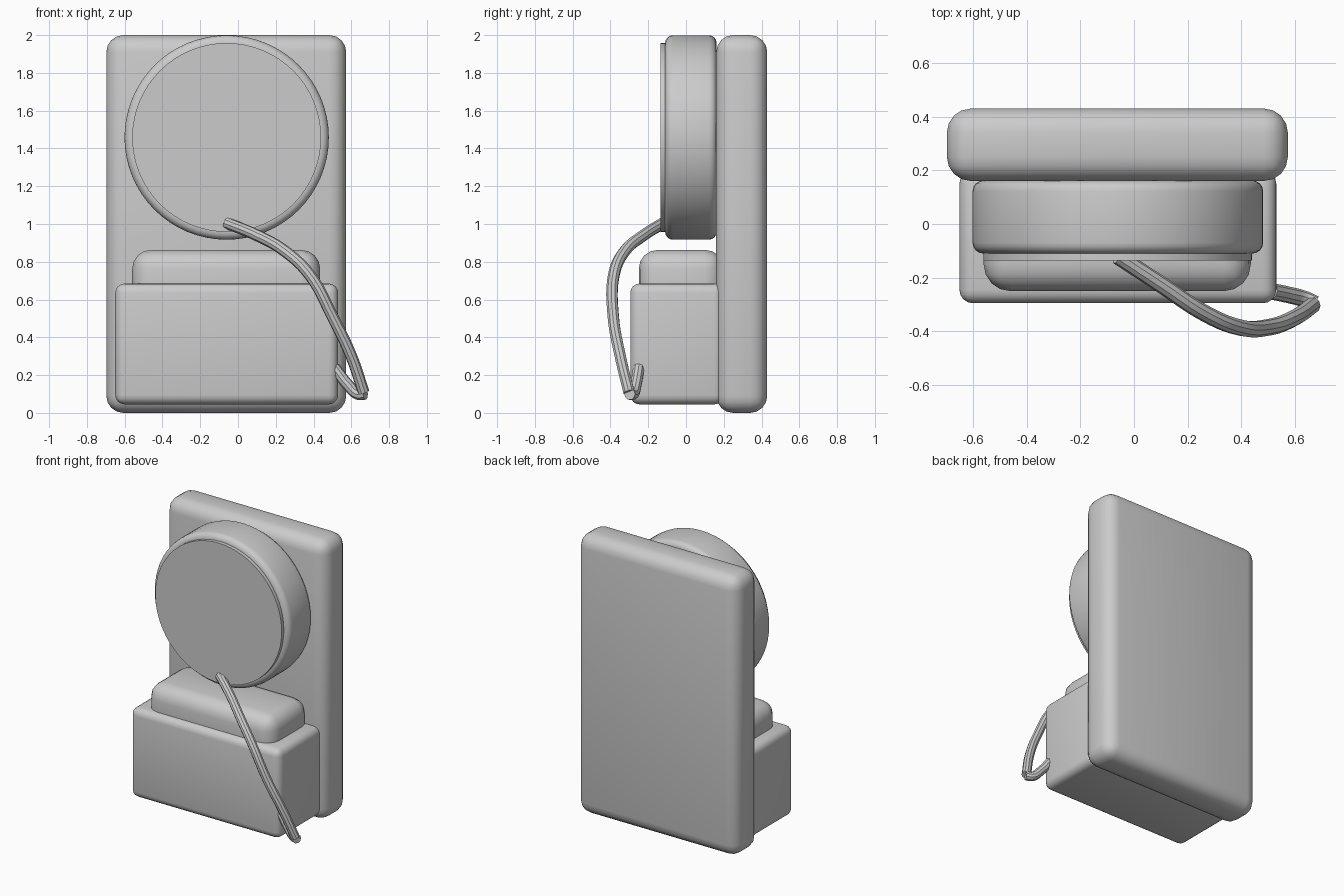
import bpy, math

if "Cube" in bpy.data.objects:
    bpy.data.objects.remove(bpy.data.objects["Cube"])


def smooth(ob):
    bpy.ops.object.select_all(action='DESELECT')
    ob.select_set(True)
    bpy.context.view_layer.objects.active = ob
    bpy.ops.object.shade_smooth_by_angle(angle=math.radians(35))


def bevel(ob, width, segments):
    m = ob.modifiers.new("round_edges", 'BEVEL')
    m.width, m.segments = width, segments
    m.limit_method = 'ANGLE'
    m.angle_limit = math.radians(40)
    bpy.context.view_layer.objects.active = ob
    bpy.ops.object.modifier_apply(modifier=m.name)
    smooth(ob)


def box(name, lo, hi, width, segments=4):
    bpy.ops.mesh.primitive_cube_add(size=1, location=[(a + b) / 2 for a, b in zip(lo, hi)])
    ob = bpy.context.object
    ob.name = name
    ob.scale = [b - a for a, b in zip(lo, hi)]
    bpy.ops.object.transform_apply(location=False, rotation=False, scale=True)
    bevel(ob, width, segments)
    return ob


def disc(name, radius, y0, y1, width=0):
    bpy.ops.mesh.primitive_cylinder_add(vertices=64, radius=radius, depth=y1 - y0,
                                        location=(-0.06, (y0 + y1) / 2, 1.458),
                                        rotation=(math.pi / 2, 0, 0))
    ob = bpy.context.object
    ob.name = name
    if width:
        bevel(ob, width, 4)
    else:
        smooth(ob)
    return ob


# Wall plate and lower housing with its raised top
box("back_plate", (-0.697, 0.16, 0), (0.573, 0.43, 2), 0.09)
box("lower_box", (-0.65, -0.295, 0.045), (0.53, 0.2, 0.685), 0.05)
box("box_top", (-0.56, -0.25, 0.5), (0.435, 0.2, 0.863), 0.1)

# Round drum and its face
disc("round_drum", 0.541, -0.11, 0.162, 0.04)
disc("round_face", 0.5, -0.135, -0.09)

# Cord hanging from the face and returning to the box side
strands = [
    [(-0.06, -0.12, 1.005), (0.1, -0.225, 0.94), (0.25, -0.325, 0.855),
     (0.38, -0.382, 0.73), (0.5, -0.385, 0.51), (0.6, -0.348, 0.3), (0.665, -0.302, 0.11)],
    [(0.675, -0.298, 0.1), (0.635, -0.28, 0.1), (0.58, -0.265, 0.15), (0.51, -0.25, 0.24)],
]
cu = bpy.data.curves.new("cord", 'CURVE')
cu.dimensions = '3D'
cu.bevel_depth = 0.031
cu.bevel_resolution = 3
cu.resolution_u = 6
cu.use_fill_caps = True
for pts in strands:
    sp = cu.splines.new('BEZIER')
    sp.bezier_points.add(len(pts) - 1)
    for bp, p in zip(sp.bezier_points, pts):
        bp.co = p
        bp.handle_left_type = bp.handle_right_type = 'AUTO'
cord = bpy.data.objects.new("cord", cu)
bpy.context.collection.objects.link(cord)
bpy.ops.object.select_all(action='DESELECT')
cord.select_set(True)
bpy.context.view_layer.objects.active = cord
bpy.ops.object.convert(target='MESH')
smooth(bpy.context.object)
